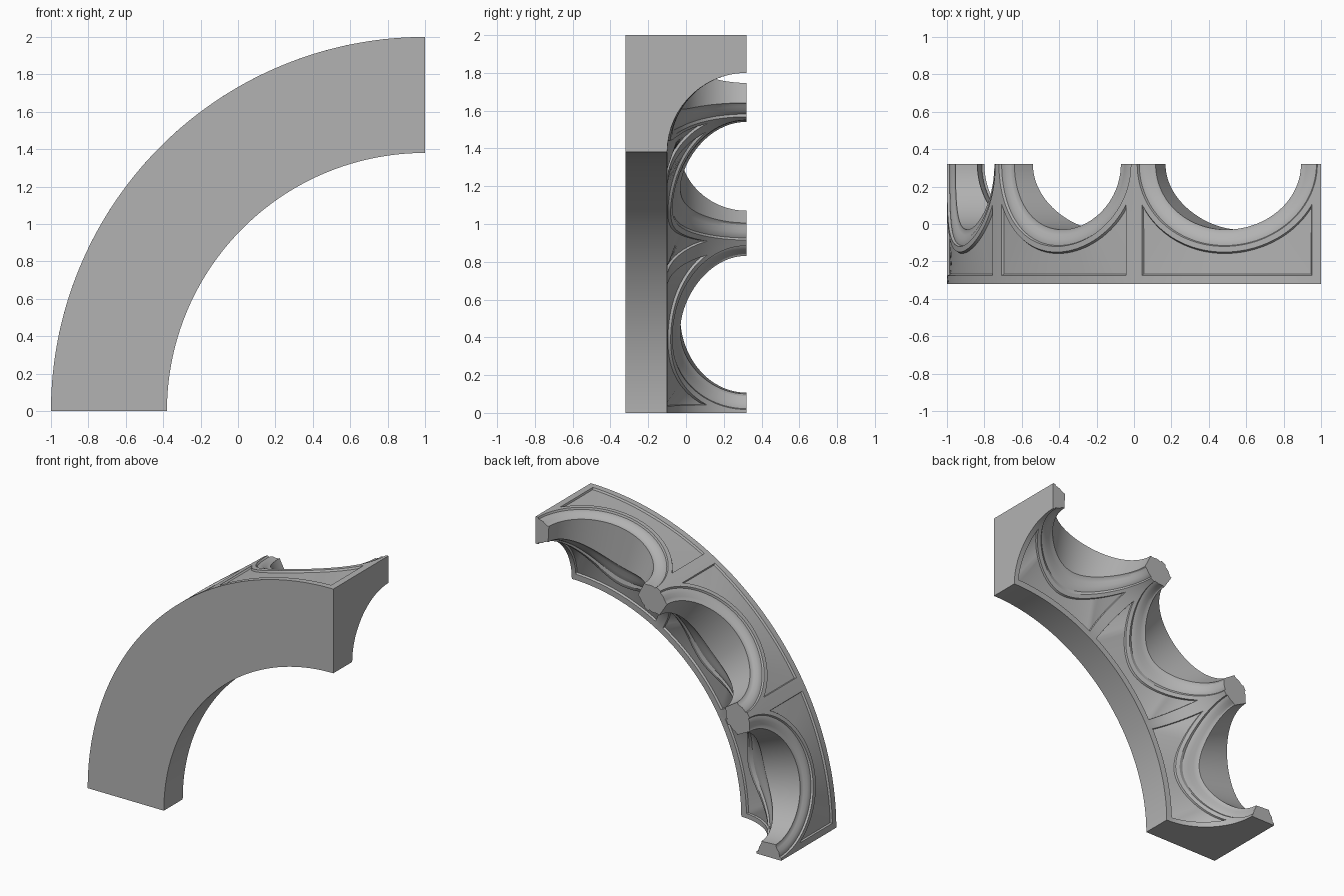
import bpy, bmesh, math
from math import sin, cos, asin, acos, pi, radians

if "Cube" in bpy.data.objects:
    bpy.data.objects.remove(bpy.data.objects["Cube"])

# Main sizes: ring radii, vault cove radius, half bay angle, depth
R_OUT, R_IN, COVE = 2.0, 1.38, 0.42
HALF, DEPTH = radians(15), 0.64
A, B = 0.207, 0.35            # half opening: angle and depth
RING = 0.12                   # moulding width around each opening
PANEL = 0.2375                # half angle of the sunk panels
SINK = 0.013                  # panel depth
PHI0 = acos(PANEL / (A + RING / 2))
PHIC = radians(52)

# Moulding profiles: (offset from opening edge, depth below the surface)
OUTER_RING = [(0, .042), (.012, .042), (.03, .034), (.05, .02), (.075, .014), (.085, .014), (.09, 0), (RING, 0)]
INNER_RING = [(0, .04), (.012, .04), (.03, .032), (.05, .02), (.075, .014), (.085, .014), (.09, 0), (RING, 0)]


def outer_point(th, d, h):
    return th, d, R_OUT - h


def inner_point(th, q, h):
    psi = q / COVE
    return th, (COVE + h) * sin(psi), R_IN + (COVE + h) * cos(psi)


def lerp(a, b, t):
    return a + (b - a) * t


def column(phi, outside):
    """Points from the opening edge to the bay edge for one spoke."""
    f = min(phi, pi - phi)
    side = 1 if phi <= pi / 2 else -1
    point = outer_point if outside else inner_point
    end = DEPTH if outside else COVE * pi / 2

    def ring(t, h):
        th = min((A + t / 2) * cos(f), HALF)
        if outside:
            return th, (B + t) * sin(f)
        return th, COVE * asin(B * sin(f) / (COVE + h)) + t * sin(f)

    rows = []
    for t, h in (OUTER_RING if outside else INNER_RING):
        rows.append((*ring(t, h), h))
    e = ring(RING, 0)
    start = (B + RING) * sin(PHI0)
    if not outside:
        start = COVE * asin(B * sin(PHI0) / COVE) + RING * sin(PHI0)
    if f <= PHI0 + 1e-6:
        rows += [(*e, 0)] * 3
        rows.append((HALF, e[1], 0))
    else:
        if f <= PHIC:
            k = (f - PHI0) / (PHIC - PHI0)
            p = (PANEL, lerp(start, end - .045, k))
            q = (HALF, lerp(start, end, k))
        else:
            k = (f - PHIC) / (pi / 2 - PHIC)
            p = (lerp(PANEL, 0, k), end - .045)
            q = (lerp(HALF, 0, k), end)
        gap = math.hypot((p[0] - e[0]) * 2, p[1] - e[1])
        m = min(.3, .008 / max(gap, 1e-6))
        inside = [(lerp(e[0], p[0], u), lerp(e[1], p[1], u), SINK) for u in (m, 1 - m)]
        rows += inside + [(*p, 0), (*q, 0)]
    return [point(side * r[0], r[1], r[2]) for r in rows]


# Spoke angles, with exact stops at the panel corners
stops = [0, PHI0, PHIC, pi / 2, pi - PHIC, pi - PHI0, pi]
counts = [8, 10, 14, 14, 10, 8]
phis = [lerp(stops[i], stops[i + 1], j / n) for i, n in enumerate(counts) for j in range(n)] + [pi]

bm = bmesh.new()


def face(*vs):
    bm.faces.new(vs)


for bay in range(3):
    mid = radians(75 - 30 * bay)

    def vert(p):
        th, d, r = p
        a = mid + th
        return bm.verts.new((1 - r * cos(a), DEPTH / 2 - d, r * sin(a)))

    out = [[vert(p) for p in column(f, True)] for f in phis]
    inn = [[vert(p) for p in column(f, False)] for f in phis]
    rows = len(out[0])
    lip = {}
    for i, f in enumerate(phis):
        if PHIC - 1e-6 <= f <= pi - PHIC + 1e-6:
            g = min(f, pi - f)
            th = lerp(HALF, 0, (g - PHIC) / (pi / 2 - PHIC)) * (1 if f <= pi / 2 else -1)
            lip[i] = vert((th, DEPTH, R_IN))
    for i in range(len(phis) - 1):
        # outer face and vault face
        for j in range(rows - 1):
            face(out[i][j], out[i + 1][j], out[i + 1][j + 1], out[i][j + 1])
            face(inn[i][j], inn[i][j + 1], inn[i + 1][j + 1], inn[i + 1][j])
        # wall of the opening
        face(out[i][0], inn[i][0], inn[i + 1][0], out[i + 1][0])
        if i in lip and i + 1 in lip:
            # flat underside and front wall
            face(inn[i][-1], inn[i + 1][-1], lip[i + 1], lip[i])
            face(out[i][-1], out[i + 1][-1], lip[i + 1], lip[i])
        elif (bay == 0 and phis[i] < 1) or (bay == 2 and phis[i] > 2):
            # end caps of the quarter ring
            face(out[i][-1], out[i + 1][-1], inn[i + 1][-1], inn[i][-1])
    corner = min(lip) if bay == 0 else max(lip)
    if bay != 1:
        face(out[corner][-1], lip[corner], inn[corner][-1])
    # pier ends
    for c in (0, -1):
        for j in range(rows - 1):
            face(out[c][j], out[c][j + 1], inn[c][j + 1], inn[c][j])

bmesh.ops.remove_doubles(bm, verts=bm.verts, dist=1e-4)
bmesh.ops.dissolve_degenerate(bm, edges=bm.edges, dist=1e-5)
bmesh.ops.recalc_face_normals(bm, faces=bm.faces)

mesh = bpy.data.meshes.new("arched_vault_ring")
bm.to_mesh(mesh)
bm.free()
obj = bpy.data.objects.new("arched_vault_ring", mesh)
bpy.context.collection.objects.link(obj)

stone = bpy.data.materials.new("grey_stone")
stone.diffuse_color = (0.45, 0.45, 0.45, 1)
stone.use_nodes = True
stone.node_tree.nodes["Principled BSDF"].inputs["Base Color"].default_value = stone.diffuse_color
mesh.materials.append(stone)

bpy.context.view_layer.objects.active = obj
obj.select_set(True)
bpy.ops.object.shade_smooth_by_angle(angle=radians(25))
